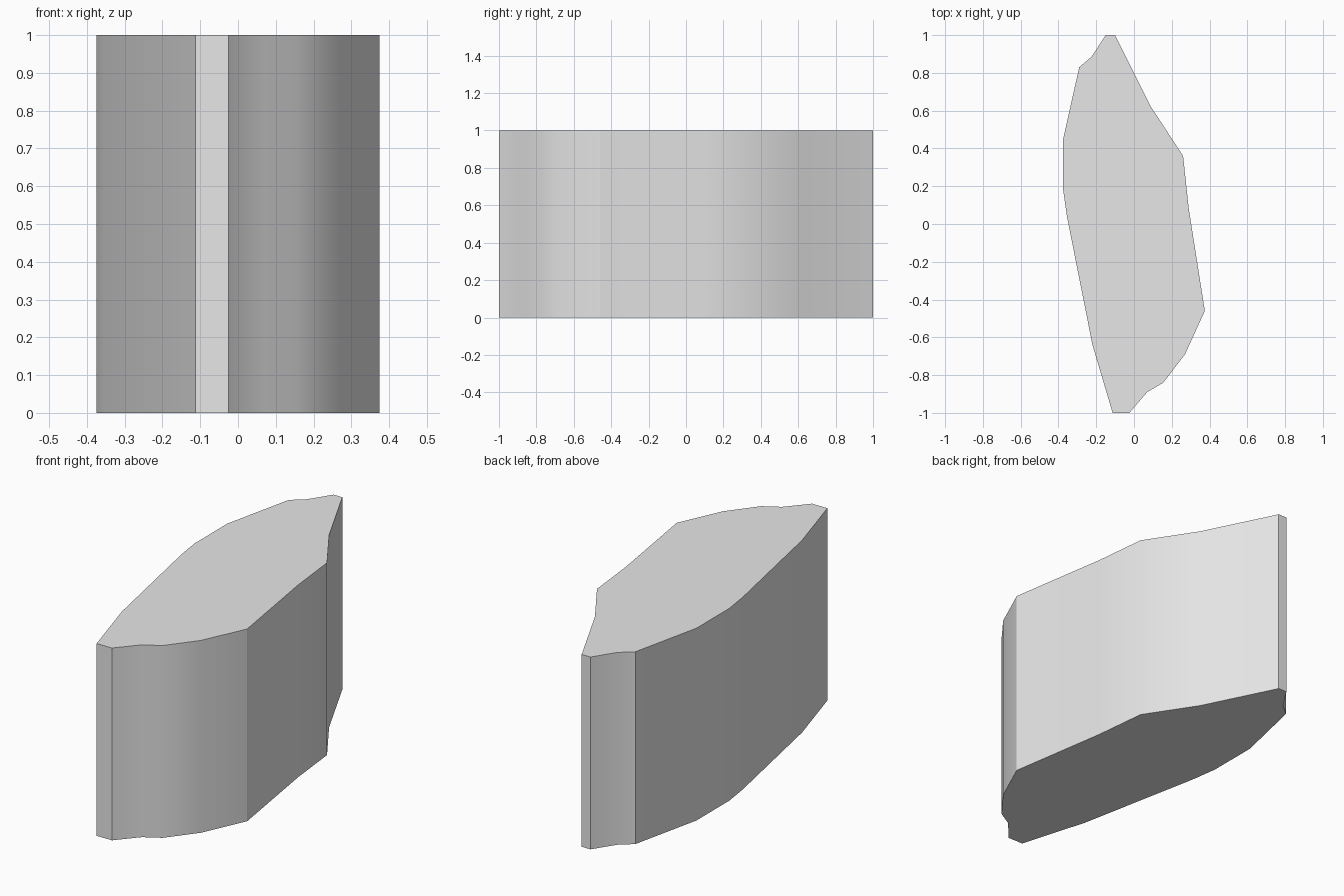
import bpy
import bmesh
import math

cube = bpy.data.objects.get("Cube")
if cube:
    bpy.data.objects.remove(cube, do_unlink=True)

HEIGHT = 1.0

# Outline of the block seen from above, running clockwise from the back tip
OUTLINE = [
    (-0.15, 1.0), (-0.10, 1.0), (0.09, 0.62), (0.26, 0.36), (0.29, 0.08),
    (0.375, -0.46), (0.27, -0.69), (0.155, -0.84), (0.07, -0.89),
    (-0.025, -1.0), (-0.113, -1.0), (-0.22, -0.64), (-0.355, 0.04),
    (-0.375, 0.18), (-0.375, 0.45), (-0.29, 0.83), (-0.225, 0.885),
]

# Plain grey material
grey = bpy.data.materials.new("light_grey")
grey.use_nodes = True
colour = (0.8, 0.8, 0.8, 1.0)
grey.diffuse_color = colour
grey.node_tree.nodes["Principled BSDF"].inputs["Base Color"].default_value = colour

# Faceted block: extrude the outline straight up
bm = bmesh.new()
base = bm.faces.new([bm.verts.new((x, y, 0)) for x, y in OUTLINE])
top = bmesh.ops.extrude_face_region(bm, geom=[base], use_keep_orig=True)
top_verts = [g for g in top["geom"] if isinstance(g, bmesh.types.BMVert)]
bmesh.ops.translate(bm, vec=(0, 0, HEIGHT), verts=top_verts)
bmesh.ops.recalc_face_normals(bm, faces=bm.faces)

mesh = bpy.data.meshes.new("faceted_block")
bm.to_mesh(mesh)
bm.free()
mesh.materials.append(grey)
block = bpy.data.objects.new("faceted_block", mesh)
bpy.context.collection.objects.link(block)

# Soft shading along the sides, crisp corners at the sharp bends
bpy.ops.object.select_all(action="DESELECT")
block.select_set(True)
bpy.context.view_layer.objects.active = block
bpy.ops.object.shade_smooth_by_angle(angle=math.radians(30))
